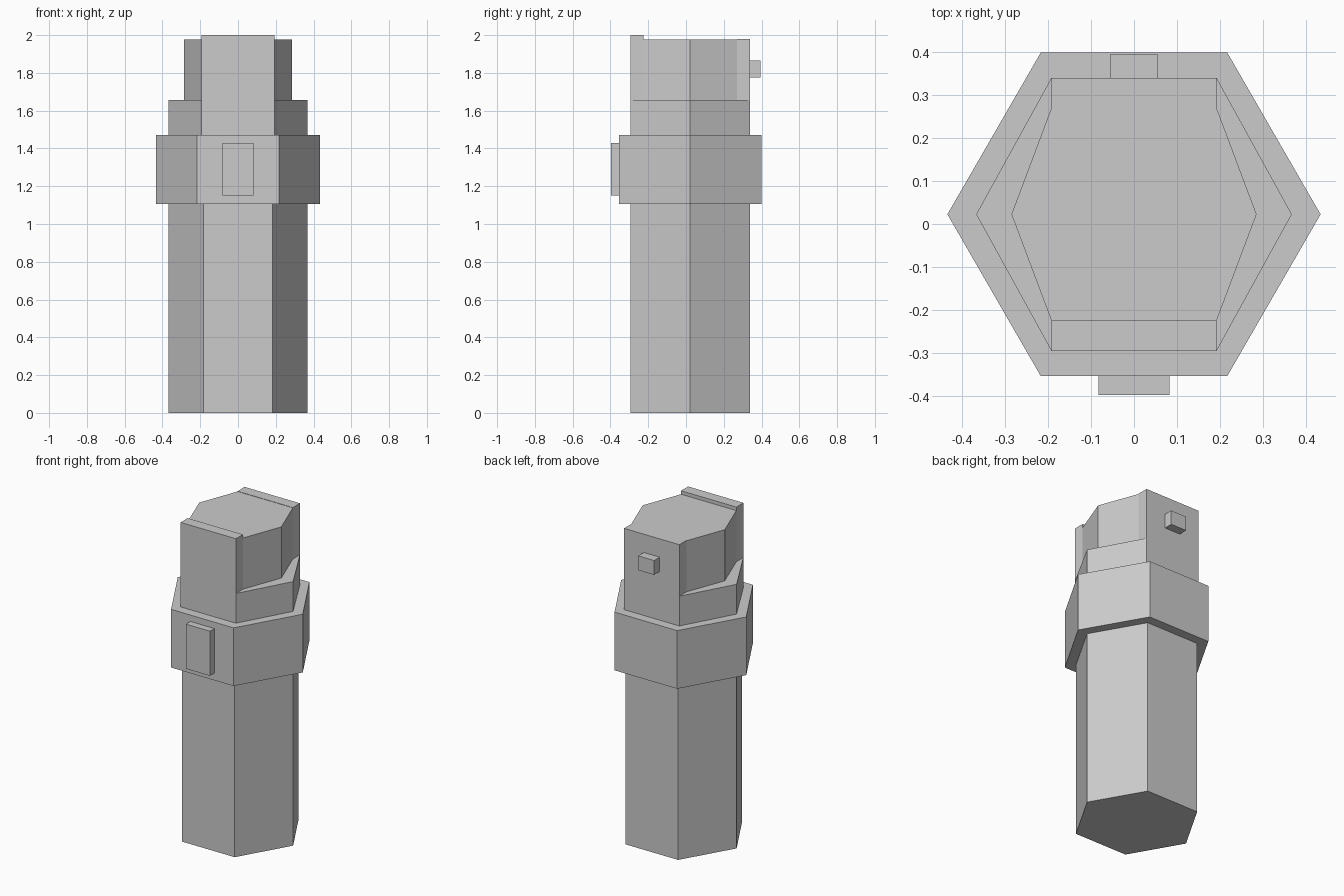
import bpy
import bmesh

if "Cube" in bpy.data.objects:
    bpy.data.objects.remove(bpy.data.objects["Cube"])

CY = 0.0225  # the hexagonal axis sits slightly behind the origin


def prism(name, points, z0, z1):
    """Extrude a flat outline from z0 up to z1."""
    bm = bmesh.new()
    face = bm.faces.new([bm.verts.new((x, y, z0)) for x, y in points])
    top = bmesh.ops.extrude_face_region(bm, geom=[face])["geom"]
    verts = [v for v in top if isinstance(v, bmesh.types.BMVert)]
    bmesh.ops.translate(bm, verts=verts, vec=(0, 0, z1 - z0))
    bmesh.ops.recalc_face_normals(bm, faces=bm.faces[:])
    mesh = bpy.data.meshes.new(name)
    bm.to_mesh(mesh)
    bm.free()
    obj = bpy.data.objects.new(name, mesh)
    bpy.context.collection.objects.link(obj)
    return obj


def hexagon(name, corner, flat, depth, z0, z1):
    """Hexagonal prism: corner = half width, flat = half flat width, depth = half depth."""
    pts = [(corner, CY), (flat, CY + depth), (-flat, CY + depth),
           (-corner, CY), (-flat, CY - depth), (flat, CY - depth)]
    return prism(name, pts, z0, z1)


def block(name, half_x, y0, y1, z0, z1):
    pts = [(-half_x, y0), (half_x, y0), (half_x, y1), (-half_x, y1)]
    return prism(name, pts, z0, z1)


# Handle, collar, shoulder and head
hexagon("handle", 0.367, 0.1835, 0.3175, 0.0, 1.105)
hexagon("collar", 0.434, 0.217, 0.376, 1.105, 1.47)
hexagon("shoulder", 0.367, 0.192, 0.3175, 1.47, 1.657)
hexagon("head", 0.285, 0.192, 0.2475, 1.657, 1.978)

# Plates on the front and back of the head, the front one taller
block("front_plate", 0.192, -0.295, -0.225, 1.657, 2.0)
block("back_plate", 0.192, 0.27, 0.34, 1.657, 1.98)

# Button on the collar and small stud on the back plate
block("front_button", 0.083, -0.3975, -0.3535, 1.15, 1.43)
block("back_stud", 0.055, 0.34, 0.395, 1.775, 1.865)
